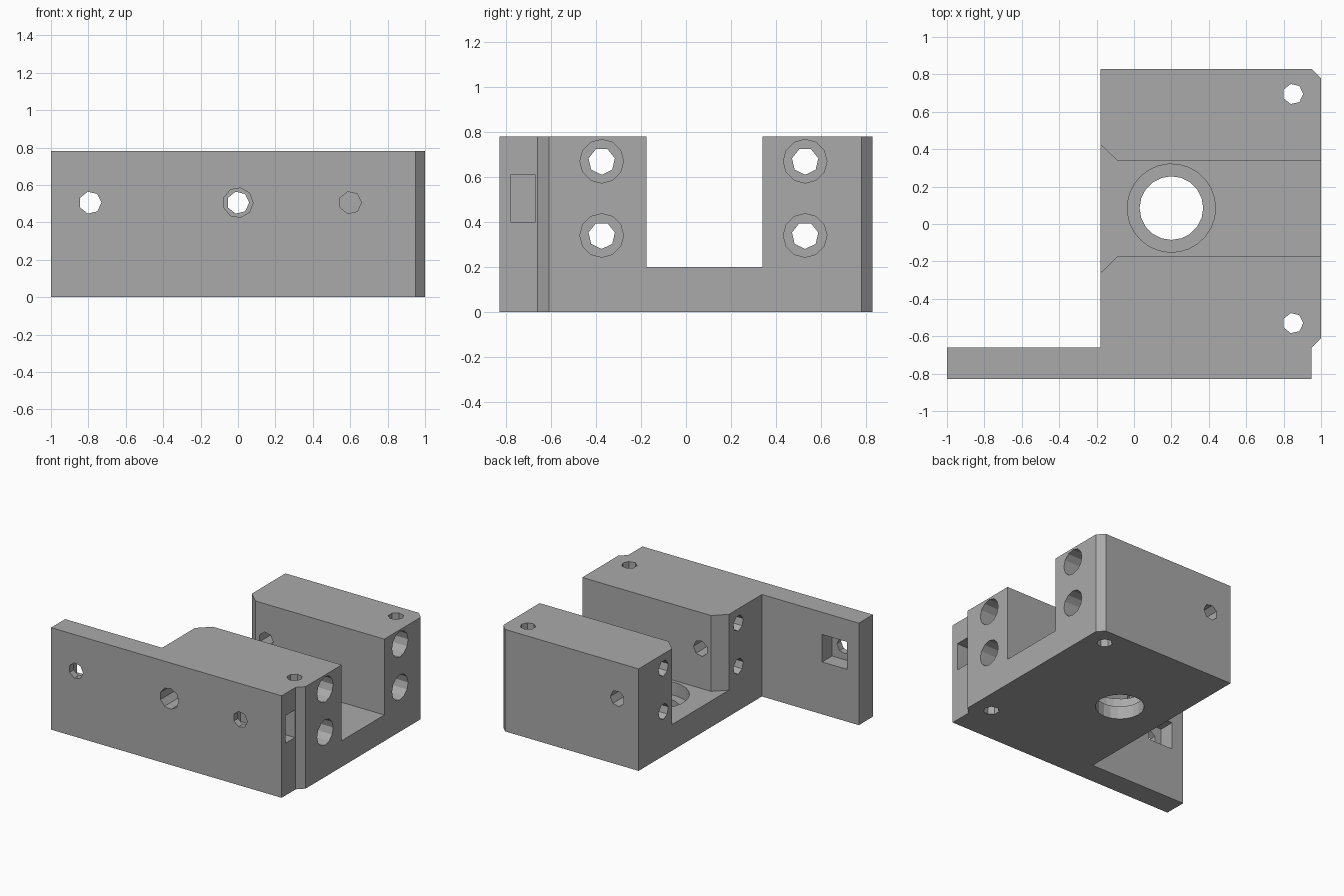
import bpy
import bmesh
from math import cos, sin, tau
from mathutils import Vector

cube = bpy.data.objects.get("Cube")
if cube:
    bpy.data.objects.remove(cube, do_unlink=True)

grey = bpy.data.materials.new("plain grey")
grey.use_nodes = True
colour = (0.40, 0.40, 0.40, 1)
grey.diffuse_color = colour
grey.node_tree.nodes["Principled BSDF"].inputs["Base Color"].default_value = colour

HEIGHT = 0.78
FRONT, BACK = -0.83, 0.83
SIDE = -0.18          # left edge of the block seen from the front
FLOOR = 0.2           # top of the base between the two blocks
cutters = []


def prism(name, ring, travel):
    """Extrude a flat ring of points along a vector."""
    bm = bmesh.new()
    face = bm.faces.new([bm.verts.new(p) for p in ring])
    moved = bmesh.ops.extrude_face_region(bm, geom=[face])["geom"]
    verts = [v for v in moved if isinstance(v, bmesh.types.BMVert)]
    bmesh.ops.translate(bm, verts=verts, vec=travel)
    bmesh.ops.recalc_face_normals(bm, faces=bm.faces)
    mesh = bpy.data.meshes.new(name)
    bm.to_mesh(mesh)
    bm.free()
    ob = bpy.data.objects.new(name, mesh)
    bpy.context.collection.objects.link(ob)
    return ob


def cut_prism(name, ring, travel):
    ob = prism(name, ring, travel)
    ob.hide_render = True
    cutters.append(ob)


def cut_box(name, low, high):
    x, y, z = low
    X, Y, Z = high
    cut_prism(name, [(x, y, z), (X, y, z), (X, Y, z), (x, Y, z)], (0, 0, Z - z))


def cut_hole(name, axis, start, length, radius, sides):
    """Drill along an axis; the first corner points to +x, or down for x holes."""
    u, v = {"x": ((0, 0, -1), (0, 1, 0)),
            "y": ((1, 0, 0), (0, 0, 1)),
            "z": ((1, 0, 0), (0, 1, 0))}[axis]
    ring = [Vector(start) + radius * (cos(tau * i / sides) * Vector(u)
            + sin(tau * i / sides) * Vector(v)) for i in range(sides)]
    travel = [length if a == axis else 0 for a in "xyz"]
    cut_prism(name, ring, travel)


# Bracket body: plan outline with the long front plate and bevelled corners
outline = [(-1, FRONT), (0.95, FRONT), (0.95, -0.66), (1, -0.61), (1, 0.78),
           (0.95, BACK), (SIDE, BACK), (SIDE, -0.66), (-1, -0.66)]
body = prism("bracket_body", [(x, y, 0) for x, y in outline], (0, 0, HEIGHT))
body.data.materials.append(grey)

# Channel between the blocks, flared at its open left end
flare = [(-0.28, -0.36), (-0.09, -0.175), (1.1, -0.175),
         (1.1, 0.34), (-0.09, 0.34), (-0.28, 0.52)]
cut_prism("channel_cutter", [(x, y, FLOOR) for x, y in flare], (0, 0, 1))

# Stepped round opening in the base
cut_hole("base_hole_cutter", "z", (0.2, 0.085, -0.1), 0.5, 0.17, 20)
cut_hole("base_recess_cutter", "z", (0.2, 0.085, 0.1), 0.3, 0.236, 27)

# Stepped screw holes running along x, and upright holes near the right side
for y, upright_y in ((-0.375, -0.53), (0.53, 0.695)):
    for z in (0.34, 0.67):
        cut_hole("side_screw_cutter", "x", (-0.4, y, z), 1.6, 0.06, 7)
        cut_hole("side_screw_head_cutter", "x", (0.4, y, z), 0.8, 0.097, 12)
    cut_hole("upright_hole_cutter", "z", (0.85, upright_y, -0.1), 1.1, 0.055, 7)

# Front holes: plate, stepped clamp hole through both blocks, blind hole
MID = 0.505
cut_hole("plate_hole_cutter", "y", (-0.79, -0.95, MID), 0.5, 0.06, 7)
cut_hole("clamp_hole_cutter", "y", (0, -0.95, MID), 2, 0.06, 7)
cut_hole("clamp_head_cutter", "y", (0, -0.95, MID), 0.42, 0.08, 9)
cut_hole("blind_hole_cutter", "y", (0.6, -0.95, MID), 0.42, 0.06, 7)

# Nut pocket behind the plate and nut slot open to the right side
cut_box("nut_pocket_cutter", (-0.9, -0.78, 0.4), (-0.69, -0.5, 0.61))
cut_box("nut_slot_cutter", (0.49, -0.78, 0.4), (1.1, -0.67, 0.61))

# Apply every cut, then drop the cutters
bpy.context.view_layer.objects.active = body
for ob in cutters:
    mod = body.modifiers.new(ob.name, "BOOLEAN")
    mod.operation = "DIFFERENCE"
    mod.solver = "EXACT"
    mod.object = ob
    bpy.ops.object.modifier_apply(modifier=mod.name)
    bpy.data.objects.remove(ob, do_unlink=True)
